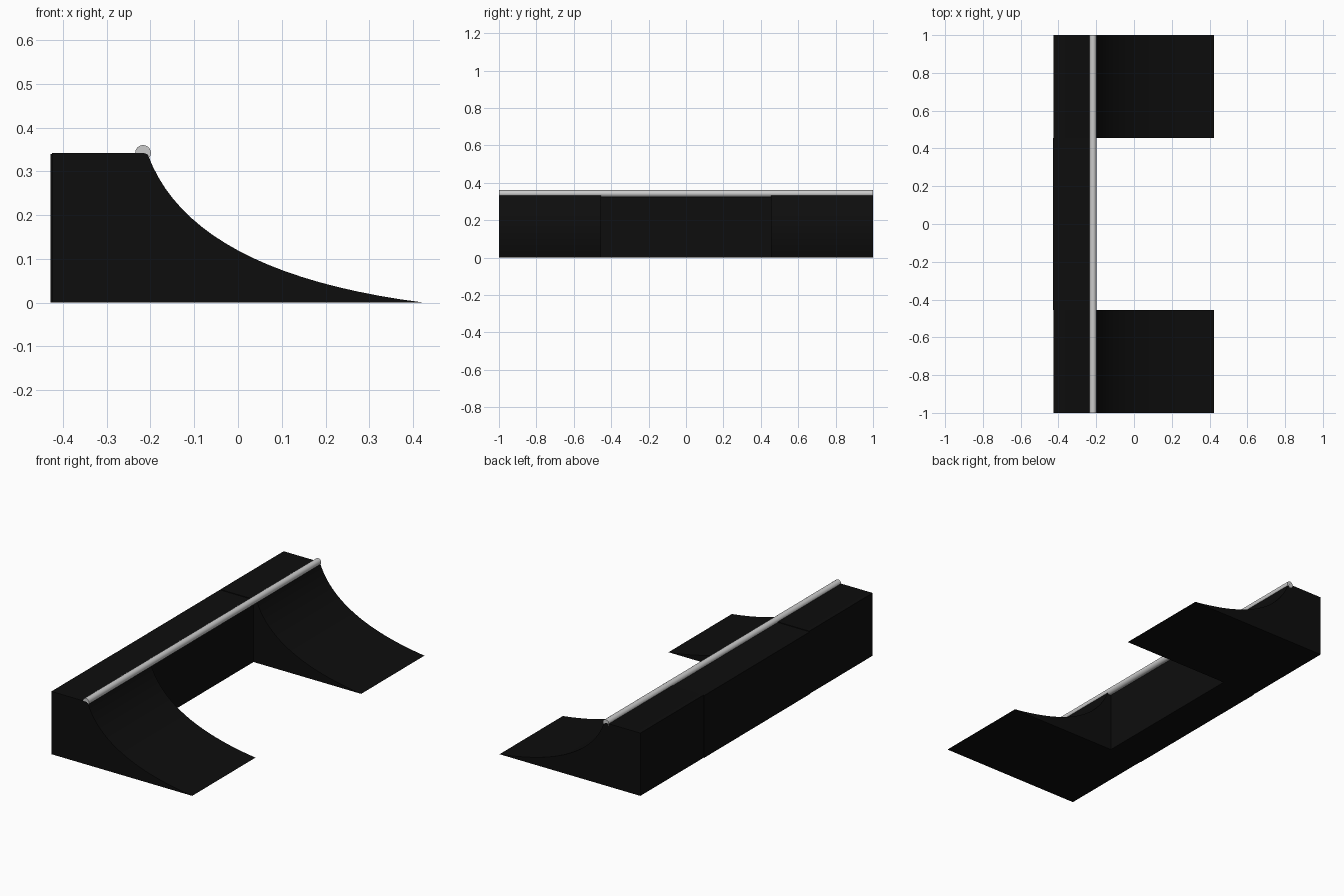
import bpy, bmesh, math

if "Cube" in bpy.data.objects:
    bpy.data.objects.remove(bpy.data.objects["Cube"])

black = bpy.data.materials.new("black_panel")
black.diffuse_color = (0.004, 0.004, 0.004, 1)
black.use_nodes = True
black.node_tree.nodes["Principled BSDF"].inputs["Base Color"].default_value = black.diffuse_color


def extrude_profile(name, profile, y0, y1):
    """Solid made from an x-z profile swept along y."""
    bm = bmesh.new()
    face = bm.faces.new([bm.verts.new((x, y0, z)) for x, z in profile])
    ret = bmesh.ops.extrude_face_region(bm, geom=[face])
    verts = [g for g in ret["geom"] if isinstance(g, bmesh.types.BMVert)]
    bmesh.ops.translate(bm, verts=verts, vec=(0, y1 - y0, 0))
    bmesh.ops.recalc_face_normals(bm, faces=bm.faces)
    mesh = bpy.data.meshes.new(name)
    bm.to_mesh(mesh)
    bm.free()
    obj = bpy.data.objects.new(name, mesh)
    mesh.materials.append(black)
    bpy.context.collection.objects.link(obj)
    bpy.ops.object.select_all(action='DESELECT')
    obj.select_set(True)
    bpy.context.view_layer.objects.active = obj
    bpy.ops.object.shade_smooth_by_angle(angle=math.radians(30))
    return obj


# Concave riding surface, from the deck lip down to the toe
lip, bend, toe = (-0.206, 0.338), (-0.107, 0.068), (0.424, 0.0)
steps = 20
curve = []
for i in range(steps + 1):
    t = i / steps
    curve.append(tuple((1 - t) ** 2 * a + 2 * t * (1 - t) * b + t * t * c
                       for a, b, c in zip(lip, bend, toe)))
ramp = [(-0.425, 0), (-0.425, 0.342), (-0.215, 0.342)] + curve

# Two end ramps
extrude_profile("front_ramp", ramp, -1.0, -0.455)
extrude_profile("back_ramp", ramp, 0.455, 1.0)

# Narrow deck joining them across the gap
deck = [(-0.428, 0), (-0.428, 0.339), (-0.225, 0.339), (-0.225, 0)]
extrude_profile("middle_deck", deck, -0.455, 0.455)

# Metal coping pipe along the lip
bpy.ops.mesh.primitive_cylinder_add(vertices=24, radius=0.018, depth=2.0,
                                    location=(-0.217, 0, 0.342),
                                    rotation=(math.pi / 2, 0, 0))
bpy.context.object.name = "coping_pipe"
bpy.ops.object.shade_smooth_by_angle(angle=math.radians(30))
